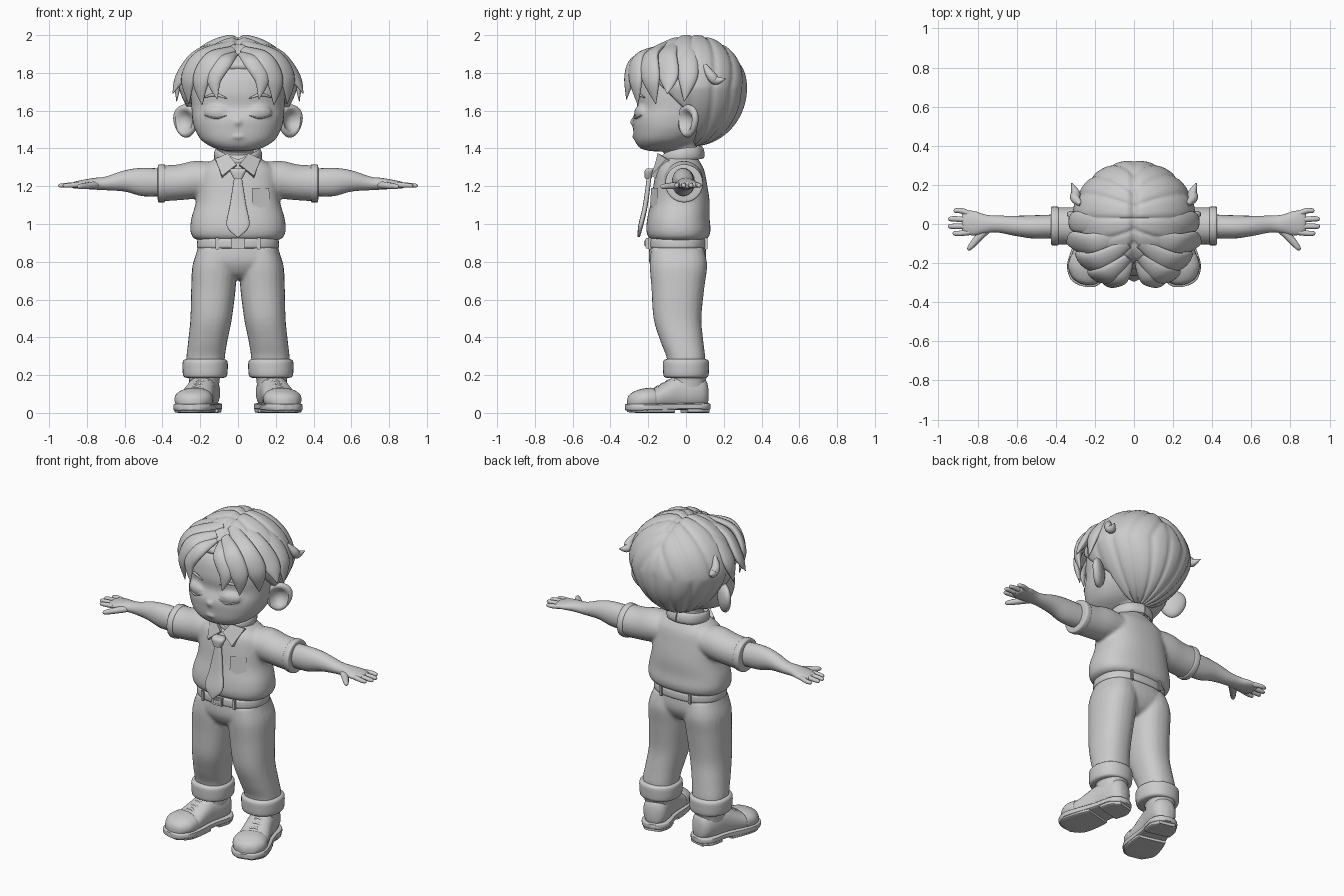
import bpy, bmesh
from math import sin, cos, pi, atan2, exp, radians
from mathutils import Vector, Matrix

default_cube = bpy.data.objects.get("Cube")
if default_cube:
    bpy.data.objects.remove(default_cube, do_unlink=True)

clay = bpy.data.materials.new("plain grey clay")
clay.use_nodes = True
clay.diffuse_color = (.6, .6, .6, 1)
clay.node_tree.nodes["Principled BSDF"].inputs["Base Color"].default_value = clay.diffuse_color

X, Y, Z = Vector((1, 0, 0)), Vector((0, 1, 0)), Vector((0, 0, 1))
SKULL = Vector((0, .03, 1.72))


def spline(stations, steps):
    """Catmull-Rom interpolation of (x, y, z, width, thickness) rows."""
    rows = [Vector(s) for s in stations]
    rows = [rows[0]] + rows + [rows[-1]]
    result = []
    for a, b, c, d in zip(rows, rows[1:], rows[2:], rows[3:]):
        for i in range(steps):
            t = i / steps
            result.append(b + (c - a) * (t / 2) + (a * 2 - b * 5 + c * 4 - d) * (t * t / 2)
                          + (b * 3 - a - c * 3 + d) * (t ** 3 / 2))
    return result + [rows[-1]]


def sweep(bm, stations, out=Y, axis=None, power=2, sides=24, steps=4, centre=None):
    """Skin superellipse rings along a path; thickness points along 'out'."""
    rows = spline(stations, steps)
    spots = [Vector(r[:3]) for r in rows]
    rings = []
    for i, (row, spot) in enumerate(zip(rows, spots)):
        ahead = spots[min(i + 1, len(spots) - 1)] - spots[max(i - 1, 0)]
        along = axis or ahead.normalized()
        facing = (spot - centre).normalized() if centre else out
        side = along.cross(facing).normalized()
        facing = side.cross(along).normalized()
        ring = []
        for k in range(sides):
            c, s = cos(2 * pi * k / sides), sin(2 * pi * k / sides)
            u = abs(c) ** (2 / power) * (1 if c > 0 else -1)
            v = abs(s) ** (2 / power) * (1 if s > 0 else -1)
            ring.append(bm.verts.new(spot + side * (u * max(row[3], .002)) + facing * (v * max(row[4], .002))))
        rings.append(ring)
    for low, high in zip(rings, rings[1:]):
        for k in range(sides):
            bm.faces.new((low[k], low[k - 1], high[k - 1], high[k]))
    bm.faces.new(rings[0])
    bm.faces.new(rings[-1])


def ball(bm, place, size, turn=0):
    matrix = Matrix.Translation(place) @ Matrix.Rotation(turn, 4, "Z") @ Matrix.Diagonal((*size, 1))
    return bmesh.ops.create_uvsphere(bm, u_segments=24, v_segments=16, radius=1, matrix=matrix)["verts"]


def box(bm, place, size):
    matrix = Matrix.Translation(place) @ Matrix.Diagonal((*size, 1))
    made = bmesh.ops.create_cube(bm, size=1, matrix=matrix)["verts"]
    edges = list({e for v in made for e in v.link_edges})
    bmesh.ops.bevel(bm, geom=edges, offset=.004, segments=2, affect="EDGES")


def mirror(bm):
    copy = bmesh.ops.duplicate(bm, geom=bm.verts[:] + bm.edges[:] + bm.faces[:])["geom"]
    for v in copy:
        if isinstance(v, bmesh.types.BMVert):
            v.co.x = -v.co.x


def finish(bm, name, paired=False, fuse=0, sharp=45):
    if paired:
        mirror(bm)
    bmesh.ops.recalc_face_normals(bm, faces=bm.faces[:])
    mesh = bpy.data.meshes.new(name)
    bm.to_mesh(mesh)
    bm.free()
    mesh.materials.append(clay)
    mesh.polygons.foreach_set("use_smooth", [True] * len(mesh.polygons))
    mesh.set_sharp_from_angle(angle=radians(sharp))
    obj = bpy.data.objects.new(name, mesh)
    bpy.context.collection.objects.link(obj)
    if fuse:
        remesh = obj.modifiers.new("fuse", "REMESH")
        remesh.mode, remesh.voxel_size, remesh.use_smooth_shade = "VOXEL", .01, True
        relax = obj.modifiers.new("relax", "SMOOTH")
        relax.factor, relax.iterations = .5, fuse


# Head: skull, nose, closed eyelids, lips and neck fused together
bm = bmesh.new()
sweep(bm, [(0, -.14, 1.385, .04, .04), (0, -.14, 1.4, .12, .1), (0, -.11, 1.44, .19, .16),
           (0, -.08, 1.5, .228, .2), (0, -.06, 1.56, .243, .222), (0, -.05, 1.62, .247, .21),
           (0, -.04, 1.7, .25, .225), (0, -.03, 1.8, .24, .21), (0, 0, 1.88, .17, .15),
           (0, 0, 1.92, .04, .04)], axis=Z, power=2.3, sides=40)
sweep(bm, [(0, -.03, 1.28, .085, .085), (0, -.03, 1.45, .08, .08)], axis=Z)
ball(bm, (0, -.276, 1.54), (.022, .022, .02))
ball(bm, (0, -.268, 1.462), (.035, .018, .012))
for s in (1, -1):
    ball(bm, (s * .115, -.236, 1.59), (.068, .034, .04), s * .3)
finish(bm, "head", fuse=3)

# Lash lines and brows
bm = bmesh.new()
sweep(bm, [(.06, -.272, 1.575, .002, .003), (.115, -.267, 1.56, .005, .006),
           (.175, -.236, 1.575, .002, .003)], sides=8)
sweep(bm, [(.06, -.268, 1.665, .003, .003), (.12, -.255, 1.685, .009, .006),
           (.18, -.22, 1.67, .003, .003)], sides=8)
finish(bm, "lashes_and_brows", paired=True)

# Ears: dished discs facing forward and outward
bm = bmesh.new()
ear = ball(bm, (0, 0, 0), (1, 1, 1))
for v in ear:
    if v.co.y < 0:
        v.co.y *= 1 - 1.5 * exp(-((v.co.x ** 2 + v.co.z ** 2) / .4) ** 2)
    v.co.x *= 1 + .2 * v.co.z
bmesh.ops.transform(bm, verts=ear, matrix=Matrix.Translation((.275, .01, 1.545))
                    @ Matrix.Rotation(.65, 4, "Z") @ Matrix.Diagonal((.08, .035, .088, 1)))
finish(bm, "ears", paired=True)

# Hair cap: grooved shell with a centre parting, tucked in around the face
bm = bmesh.new()
for v in bmesh.ops.create_uvsphere(bm, u_segments=128, v_segments=72, radius=1)["verts"]:
    d = v.co.copy()
    flow = atan2(d.y, abs(d.x) + .5 * max(d.z, 0) + .01)
    groove = (1 - abs(sin(flow * 8))) ** 2
    r = 1 - .035 * groove - .06 * exp(-(d.x / .07) ** 2) * max(d.z, 0)
    low = min(d.z, 0)
    p = Vector((d.x * .315 * (1 + .25 * low), d.y * .295, d.z * (.285 if d.z > 0 else .31))) * r
    world = p + SKULL
    tuck = max(0, min(1, (1.6 - world.y - world.z) / .05, (.05 - world.y) / .05))
    v.co = SKULL + p * (1 - .3 * tuck)
finish(bm, "hair_cap", sharp=70)

# Hair locks sweeping from the parting to pointed tips
locks = [
    ((.02, -.19, 1.9), (.07, -.275, 1.86), (.125, -.3, 1.77), (.11, -.315, 1.66), .045),
    ((.03, -.17, 1.925), (.13, -.255, 1.875), (.195, -.265, 1.76), (.19, -.255, 1.63), .055),
    ((.03, -.1, 1.96), (.18, -.19, 1.89), (.262, -.185, 1.77), (.26, -.16, 1.635), .06),
    ((.03, -.03, 1.97), (.2, -.1, 1.9), (.3, -.09, 1.78), (.345, -.1, 1.69), .058),
    ((.03, .05, 1.97), (.2, .01, 1.905), (.305, .01, 1.78), (.325, -.01, 1.65), .055),
    ((.27, .1, 1.84), (.3, .13, 1.79), (.3, .16, 1.76), (.32, .21, 1.77), .025),
]
bm = bmesh.new()
for root, bend, fall, tip, w in locks:
    sweep(bm, [(*root, w * .45, .012), (*bend, w, .024), (*fall, w * .95, .024), (*tip, .002, .002)],
          centre=SKULL, sides=14, steps=7)
finish(bm, "hair_locks", paired=True, sharp=70)

# Shirt: torso and short sleeves fused together
bm = bmesh.new()
sweep(bm, [(0, -.04, .91, .19, .12), (0, -.04, .925, .235, .155), (0, -.04, .965, .252, .17),
           (0, -.04, 1.03, .247, .165), (0, -.03, 1.12, .222, .155), (0, -.03, 1.22, .215, .14),
           (0, -.03, 1.29, .2, .125), (0, -.03, 1.335, .14, .1), (0, -.03, 1.37, .08, .08)],
      axis=Z, power=2.4, sides=40)
for s in (1, -1):
    sweep(bm, [(s * .08, -.02, 1.24, .1, .08), (s * .22, -.01, 1.235, .1, .1),
               (s * .32, -.01, 1.22, .095, .095), (s * .415, -.01, 1.215, .095, .096)], out=Z, axis=X * s)
finish(bm, "shirt", fuse=4)

# Sleeve hems
bm = bmesh.new()
sweep(bm, [(.385, -.01, 1.215, .092, .093), (.39, -.01, 1.215, .099, .1),
           (.42, -.01, 1.215, .099, .1), (.425, -.01, 1.215, .085, .085)], out=Z, axis=X)
finish(bm, "sleeve_hems", paired=True)

# Collar: neck band with two pointed flaps
bm = bmesh.new()
sweep(bm, [(.0, -.13, 1.32, .02, .008), (.075, -.105, 1.345, .03, .012), (.115, -.03, 1.365, .034, .013),
           (.08, .055, 1.375, .034, .013), (0, .085, 1.38, .034, .013)],
      centre=Vector((0, -.03, 1.36)), sides=12)
flap = [bm.verts.new(p) for p in ((.008, -.165, 1.315), (.055, -.15, 1.375), (.12, -.105, 1.345),
                                  (.085, -.185, 1.255))]
front = bm.faces.new(flap)
back = bmesh.ops.extrude_face_region(bm, geom=[front])["geom"]
bmesh.ops.translate(bm, vec=(0, .025, -.012), verts=[g for g in back if isinstance(g, bmesh.types.BMVert)])
finish(bm, "collar", paired=True, sharp=35)

# Tie
bm = bmesh.new()
sweep(bm, [(0, -.185, 1.295, .036, .02), (0, -.195, 1.28, .042, .024), (0, -.2, 1.24, .024, .018)],
      axis=Z, power=3)
sweep(bm, [(0, -.195, 1.25, .02, .012), (0, -.215, 1.1, .043, .013), (0, -.24, .99, .06, .013),
           (0, -.25, .93, .004, .006)], axis=Z, power=3)
finish(bm, "tie", sharp=50)

# Chest pocket
bm = bmesh.new()
corners = [(.075, -.184, 1.19), (.165, -.148, 1.19), (.167, -.152, 1.105), (.12, -.18, 1.085), (.075, -.19, 1.105)]
bm.faces.new([bm.verts.new(p) for p in corners])
bmesh.ops.solidify(bm, geom=bm.faces[:], thickness=.009)
finish(bm, "chest_pocket", sharp=30)

# Arms, palms, fingers and thumbs
bm = bmesh.new()
sweep(bm, [(.36, -.01, 1.22, .06, .07), (.5, -.015, 1.222, .06, .075), (.6, -.01, 1.228, .052, .056),
           (.7, 0, 1.215, .043, .036), (.76, 0, 1.213, .048, .031), (.82, .004, 1.21, .063, .024),
           (.865, .008, 1.206, .056, .018), (.88, .008, 1.205, .04, .01)], out=Z, axis=X)
for base, tip, reach in ((.052, .068, .915), (.02, .026, .942), (-.012, -.012, .944), (-.042, -.048, .92)):
    sweep(bm, [(.84, base, 1.208, .015, .015), (reach - .03, tip, 1.205, .014, .013),
               (reach, tip, 1.203, .011, .01), (reach + .008, tip, 1.203, .002, .002)], out=Z, sides=10)
sweep(bm, [(.75, -.02, 1.208, .025, .02), (.8, -.075, 1.202, .02, .018), (.84, -.122, 1.198, .013, .013),
           (.85, -.134, 1.198, .002, .002)], out=Z, sides=10)
finish(bm, "arms_and_hands", paired=True, sharp=80)

# Trousers: hips and legs fused together
bm = bmesh.new()
sweep(bm, [(0, -.045, .93, .2, .14), (0, -.045, .87, .215, .15), (0, -.045, .8, .225, .15),
           (0, -.045, .74, .16, .12), (0, -.045, .71, .06, .08)], axis=Z, power=2.4, sides=36)
for s in (1, -1):
    sweep(bm, [(s * .11, -.045, .87, .1, .14), (s * .123, -.04, .78, .118, .152), (s * .13, -.043, .66, .118, .14),
               (s * .142, -.045, .5, .11, .127), (s * .16, -.022, .38, .104, .114),
               (s * .172, 0, .29, .102, .102), (s * .174, 0, .21, .1, .1)], axis=Z, power=2.3)
finish(bm, "trousers", fuse=4)

# Turned-up cuffs
bm = bmesh.new()
sweep(bm, [(.174, 0, .185, .095, .1), (.174, 0, .195, .115, .118), (.174, 0, .24, .12, .122),
           (.174, 0, .275, .117, .12), (.174, 0, .285, .1, .102)], axis=Z, power=2.2, sides=32)
finish(bm, "trouser_cuffs", paired=True, sharp=60)

# Belt with buckle and loops
bm = bmesh.new()
sweep(bm, [(0, -.045, .872, .2, .14), (0, -.045, .876, .217, .157), (0, -.045, .918, .214, .156),
           (0, -.045, .922, .2, .14)], axis=Z, power=2.4, sides=40)
box(bm, (0, -.205, .898), (.075, .02, .055))
box(bm, (0, -.215, .898), (.045, .015, .03))
for s in (1, -1):
    box(bm, (s * .11, -.193, .897), (.02, .016, .065))
    box(bm, (s * .1, .105, .897), (.02, .016, .065))
finish(bm, "belt", sharp=40)

# Shoes: upper, ankle opening, toe cap, sole, heel and laces, turned outward
place = Matrix.Translation((.182, 0, 0)) @ Matrix.Rotation(radians(14), 4, "Z")


def shoe_part(name, paths, power=2, sharp=60):
    bm = bmesh.new()
    for path, axis, out in paths:
        sweep(bm, path, axis=axis, out=out, power=power, sides=24)
    bmesh.ops.transform(bm, matrix=place, verts=bm.verts[:])
    finish(bm, name, paired=True, sharp=sharp)


upper = [(0, -.312, .055, .02, .015), (0, -.295, .062, .065, .04), (0, -.24, .068, .093, .052),
         (0, -.18, .072, .094, .056), (0, -.12, .088, .086, .072), (0, -.05, .105, .078, .09),
         (0, .02, .108, .078, .09), (0, .08, .108, .07, .085), (0, .11, .1, .045, .065), (0, .12, .09, .01, .02)]
ankle = [(0, .01, .1, .075, .09), (0, .015, .17, .078, .088), (0, .018, .19, .082, .092), (0, .018, .2, .07, .08)]
cap = [(0, -.185, .073, .095, .058), (0, -.2, .073, .099, .06), (0, -.25, .07, .097, .055),
       (0, -.3, .06, .062, .042), (0, -.318, .055, .015, .02)]
shoe_part("shoe_uppers", [(upper, Y, Z), (ankle, Z, Y), (cap, Y, Z)], power=2.3)
sole = [(0, -.328, .03, .02, .014), (0, -.31, .03, .068, .018), (0, -.25, .03, .103, .02), (0, -.17, .03, .103, .02),
        (0, -.05, .034, .085, .018), (0, .06, .034, .086, .018), (0, .11, .034, .06, .018), (0, .13, .034, .02, .014)]
tread = [(0, -.31, .014, .05, .01), (0, -.25, .014, .098, .014), (0, -.15, .014, .098, .014), (0, -.08, .014, .085, .014)]
heel = [(0, -.01, .014, .08, .014), (0, .06, .014, .082, .014), (0, .115, .014, .05, .014)]
shoe_part("shoe_soles", [(part, Y, Z) for part in (sole, tread, heel)], power=6, sharp=40)
laces = []
for i in range(4):
    y, z = -.165 + i * .03, .128 + i * .016
    for s in (1, -1):
        laces.append(([(-s * .045, y, z - .008, .006, .006), (0, y + .01, z + .01, .007, .007),
                       (s * .045, y + .022, z - .004, .006, .006)], None, Z))
shoe_part("shoe_laces", laces)
